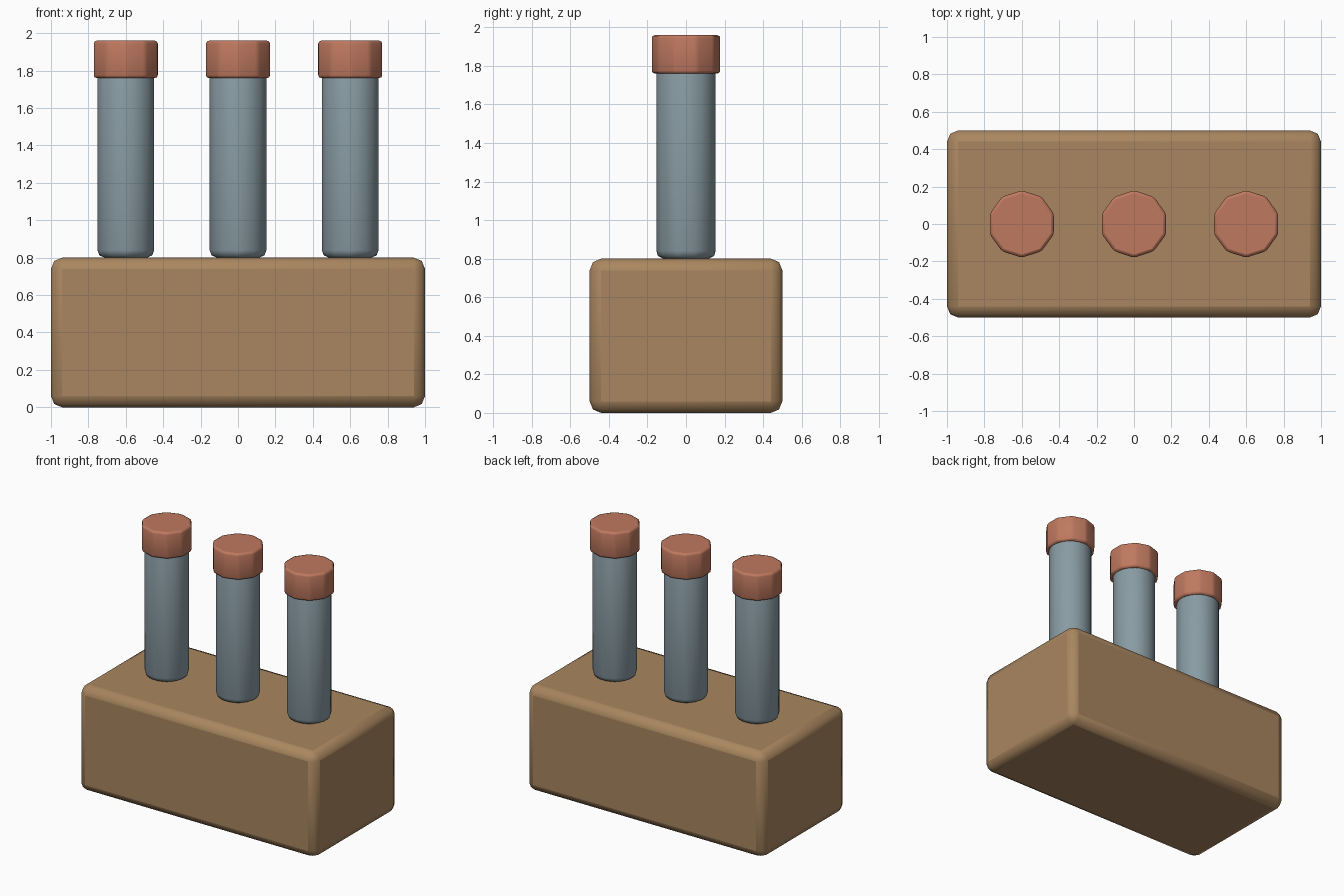
import bpy
import math

if "Cube" in bpy.data.objects:
    bpy.data.objects.remove(bpy.data.objects["Cube"])


def material(name, rgb):
    mat = bpy.data.materials.new(name)
    mat.diffuse_color = (*rgb, 1)
    mat.use_nodes = True
    mat.node_tree.nodes["Principled BSDF"].inputs["Base Color"].default_value = mat.diffuse_color
    return mat


WOOD = material("tan wood", (0.40, 0.24, 0.115))
STEEL = material("grey blue metal", (0.25, 0.33, 0.37))
CAP = material("terracotta", (0.52, 0.19, 0.115))


def finish(obj, name, mat, bevel):
    """Name, colour, round the edges and smooth one part."""
    obj.name = name
    obj.data.materials.append(mat)
    mod = obj.modifiers.new("rounded edges", 'BEVEL')
    mod.width = bevel
    mod.segments = 2
    mod.limit_method = 'ANGLE'
    mod.angle_limit = math.radians(30)
    bpy.ops.object.shade_smooth_by_angle(angle=math.radians(60))


def tube(name, x, radius, bottom, top, mat, bevel):
    """Ten-sided upright cylinder."""
    bpy.ops.mesh.primitive_cylinder_add(
        vertices=10, radius=radius, depth=top - bottom,
        location=(x, 0, (bottom + top) / 2))
    finish(bpy.context.object, name, mat, bevel)


# Block base
bpy.ops.mesh.primitive_cube_add(size=1, location=(0, 0, 0.4))
base = bpy.context.object
base.scale = (2, 1, 0.8)
bpy.ops.object.transform_apply(location=False, rotation=False, scale=True)
finish(base, "base_block", WOOD, 0.06)

# Three capped tubes in a row
for side, x in (("left", -0.6), ("middle", 0), ("right", 0.6)):
    tube(f"{side}_tube", x, 0.16, 0.80, 1.84, STEEL, 0.04)
    tube(f"{side}_cap", x, 0.18, 1.76, 1.96, CAP, 0.016)
